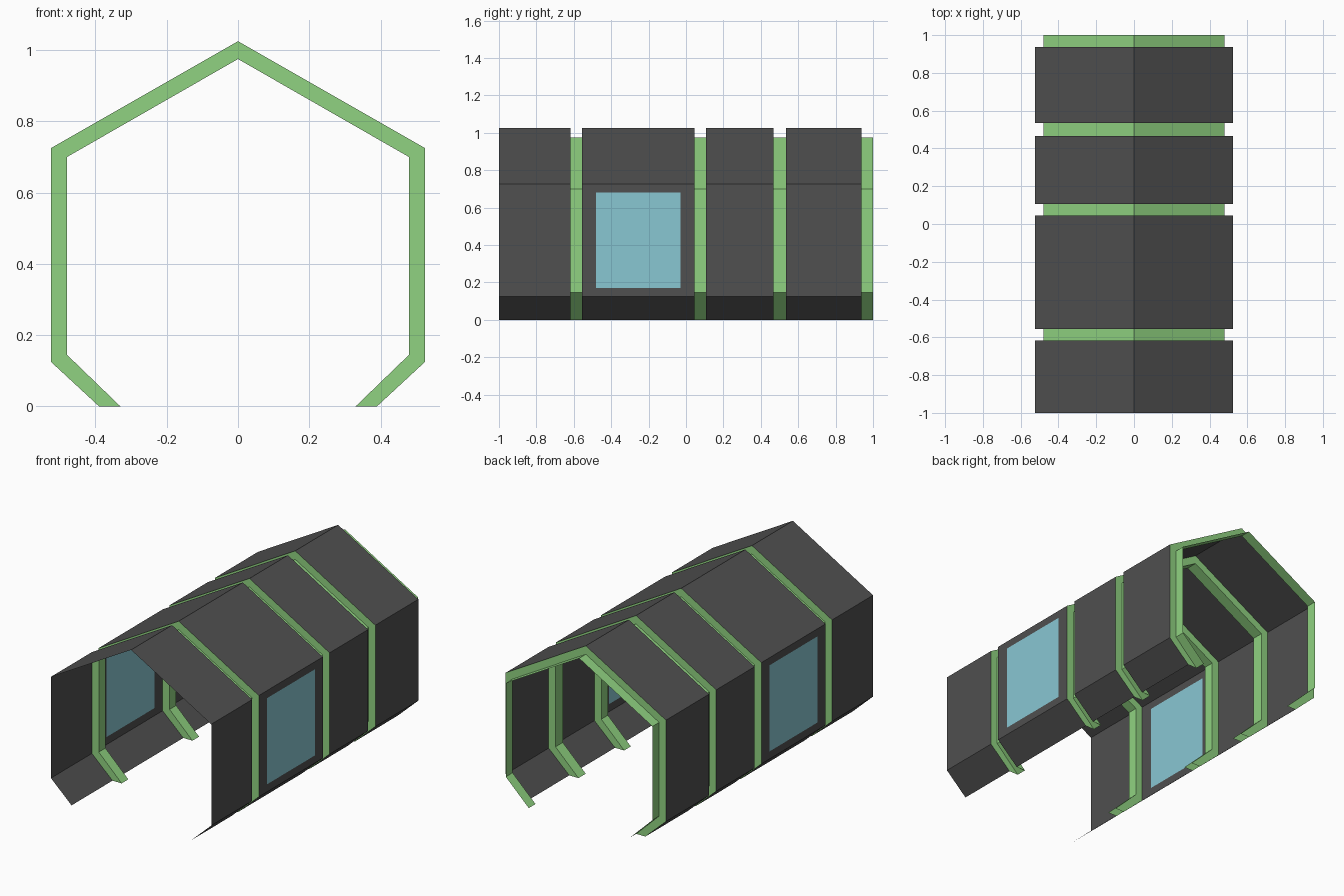
import bpy, bmesh
from mathutils import Vector

if "Cube" in bpy.data.objects:
    bpy.data.objects.remove(bpy.data.objects["Cube"])

# Half profiles (x, z) from the foot up to the ridge, mirrored to a full arch
def arch(half):
    return [(-x, z) for x, z in half] + [(x, z) for x, z in half[-2::-1]]

OUTER = arch([(0.39, 0), (0.525, 0.125), (0.525, 0.725), (0, 1.025)])
INNER = arch([(0.33, 0), (0.48, 0.145), (0.48, 0.70), (0, 0.975)])

def material(name, rgb):
    m = bpy.data.materials.new(name)
    m.diffuse_color = (*rgb, 1)
    m.use_nodes = True
    m.node_tree.nodes["Principled BSDF"].inputs["Base Color"].default_value = m.diffuse_color
    return m

DARK = material("dark_panel", (0.08, 0.08, 0.08))
GREEN = material("green_rib", (0.28, 0.65, 0.22))
BLUE = material("blue_glass", (0.25, 0.57, 0.65))

def loft(rings):
    """Bridge successive (profile, y) rings with outward facing quads."""
    bm = bmesh.new()
    rows = [[bm.verts.new((x, y, z)) for x, z in prof] for prof, y in rings]
    for a, b in zip(rows, rows[1:]):
        for i in range(len(a) - 1):
            bm.faces.new((a[i], a[i + 1], b[i + 1], b[i]))
    return bm

def finish(bm, name, mat):
    bm.normal_update()
    me = bpy.data.meshes.new(name)
    bm.to_mesh(me)
    bm.free()
    me.materials.append(mat)
    ob = bpy.data.objects.new(name, me)
    bpy.context.collection.objects.link(ob)

def cut_windows(bm):
    """Inset both vertical walls and move the centre faces to window objects."""
    bm.normal_update()
    walls = [f for f in bm.faces if abs(f.normal.x) > 0.99]
    bmesh.ops.inset_individual(bm, faces=walls, thickness=0.01)
    for f in walls:
        c = f.calc_center_median()
        size = Vector((0, 0.225, 0.255))
        for v in f.verts:
            d = v.co - c
            v.co = c + Vector((0, size.y if d.y > 0 else -size.y,
                               size.z if d.z > 0 else -size.z))
        pane = bmesh.new()
        pane.faces.new([pane.verts.new(v.co) for v in f.verts])
        finish(pane, "right_window" if c.x > 0 else "left_window", BLUE)
    bmesh.ops.delete(bm, geom=walls, context='FACES_ONLY')

# Outer shell panels; the second one carries the windows
panels = [(-1, -0.617), (-0.555, 0.045), (0.107, 0.467), (0.535, 0.937)]
for i, (y0, y1) in enumerate(panels):
    bm = loft([(OUTER, y0), (OUTER, y1)])
    if i == 1:
        cut_windows(bm)
    finish(bm, f"shell_panel_{i + 1}", DARK)

# Recessed channel ribs between panels; the rear one is open at its end
for i, (_, y0) in enumerate(panels):
    last = i == len(panels) - 1
    y1 = 1 if last else panels[i + 1][0]
    rings = [(OUTER, y0), (INNER, y0), (INNER, y1)]
    if not last:
        rings.append((OUTER, y1))
    finish(loft(rings), f"rib_{i + 1}", GREEN)
